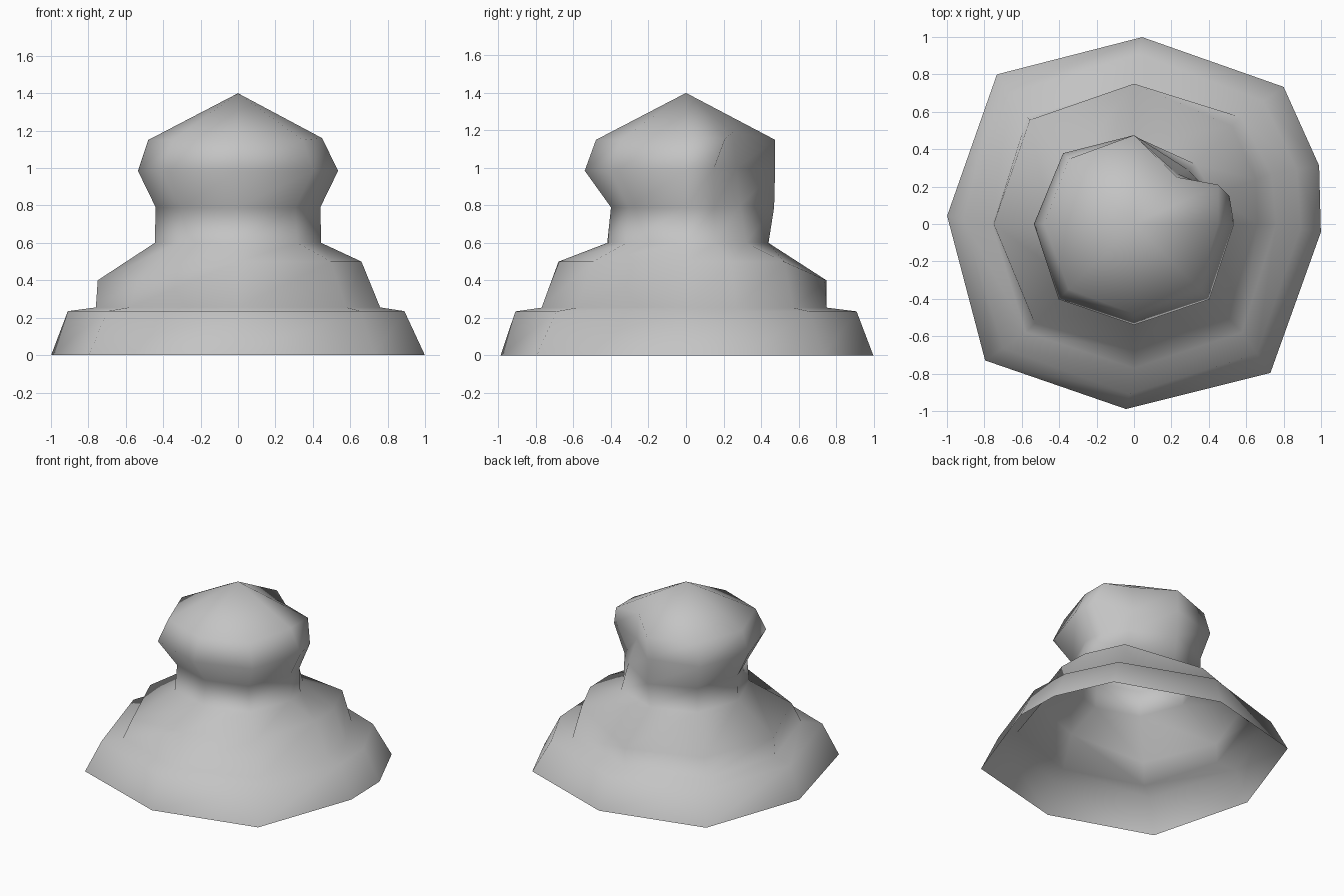
import bpy, math

if "Cube" in bpy.data.objects:
    bpy.data.objects.remove(bpy.data.objects["Cube"], do_unlink=True)

mat = bpy.data.materials.new("plain grey")
mat.use_nodes = True
grey = (0.55, 0.55, 0.55, 1)
mat.diffuse_color = grey
mat.node_tree.nodes["Principled BSDF"].inputs["Base Color"].default_value = grey

# Rings from the foot up: (height, left, back, right, front reach, diagonal factor, twist)
RINGS = [
    (0.00, 1.00, 1.00, 1.00, 0.99, 1.085, -2.5),
    (0.235, 0.89, 0.91, 0.91, 0.91, 1.06, -1.5),
    (0.255, 0.76, 0.75, 0.76, 0.77, 1.07, 0),
    (0.45, 0.66, 0.75, 0.75, 0.68, 1.05, 0),
    (0.60, 0.445, 0.44, 0.445, 0.42, 1.04, 0),
    (0.79, 0.44, 0.47, 0.44, 0.40, 1.03, 0),
    (0.985, 0.535, 0.475, 0.535, 0.54, 1.06, 0),
    (1.15, 0.47, 0.475, 0.48, 0.48, 1.03, 0),
]
# Eight columns plus one extra beside the dent
ANGLES = [0, 20, 45, 90, 135, 180, 225, 270, 315]
# Dent in the back left of the head: (ring, column) -> point
DENT = {
    (4, 2): (0.33, 0.32, 0.60),
    (5, 1): (0.42, 0.15, 0.79),
    (5, 2): (0.29, 0.29, 0.80),
    (6, 1): (0.51, 0.15, 1.00),
    (6, 2): (0.23, 0.27, 1.00),
    (7, 0): (0.45, 0.0, 1.16),
    (7, 1): (0.45, 0.21, 1.16),
    (7, 2): (0.23, 0.25, 1.19),
}


def ring_point(i, j):
    if (i, j) in DENT:
        return DENT[i, j]
    z, *reach, diag, twist = RINGS[i]
    a = ANGLES[j]
    k, t = divmod(a / 90, 1)
    k = int(k)
    r = reach[k] * (1 - t) + reach[(k + 1) % 4] * t
    r *= 1 + (diag - 1) * (1 - abs(2 * t - 1))
    if i == 3:  # shoulder is higher towards the front left
        z += 0.05 * math.copysign(1, math.cos(math.radians(a + 45)))
    a = math.radians(a + twist)
    return (r * math.cos(a), r * math.sin(a), z)


n = len(ANGLES)
verts = [ring_point(i, j) for i in range(len(RINGS)) for j in range(n)]
verts.append((0, 0, 1.4))
faces = []
for i in range(len(RINGS) - 1):
    for j in range(n):
        a, b = i * n + j, i * n + (j + 1) % n
        faces += [(a, b, b + n), (a, b + n, a + n)]
top = (len(RINGS) - 1) * n
faces += [(top + j, top + (j + 1) % n, len(verts) - 1) for j in range(n)]

# Hollow body, open underneath
mesh = bpy.data.meshes.new("hollow_bust")
mesh.from_pydata(verts, [], faces)
mesh.materials.append(mat)
mesh.shade_smooth()
body = bpy.data.objects.new("hollow_bust", mesh)
bpy.context.collection.objects.link(body)
